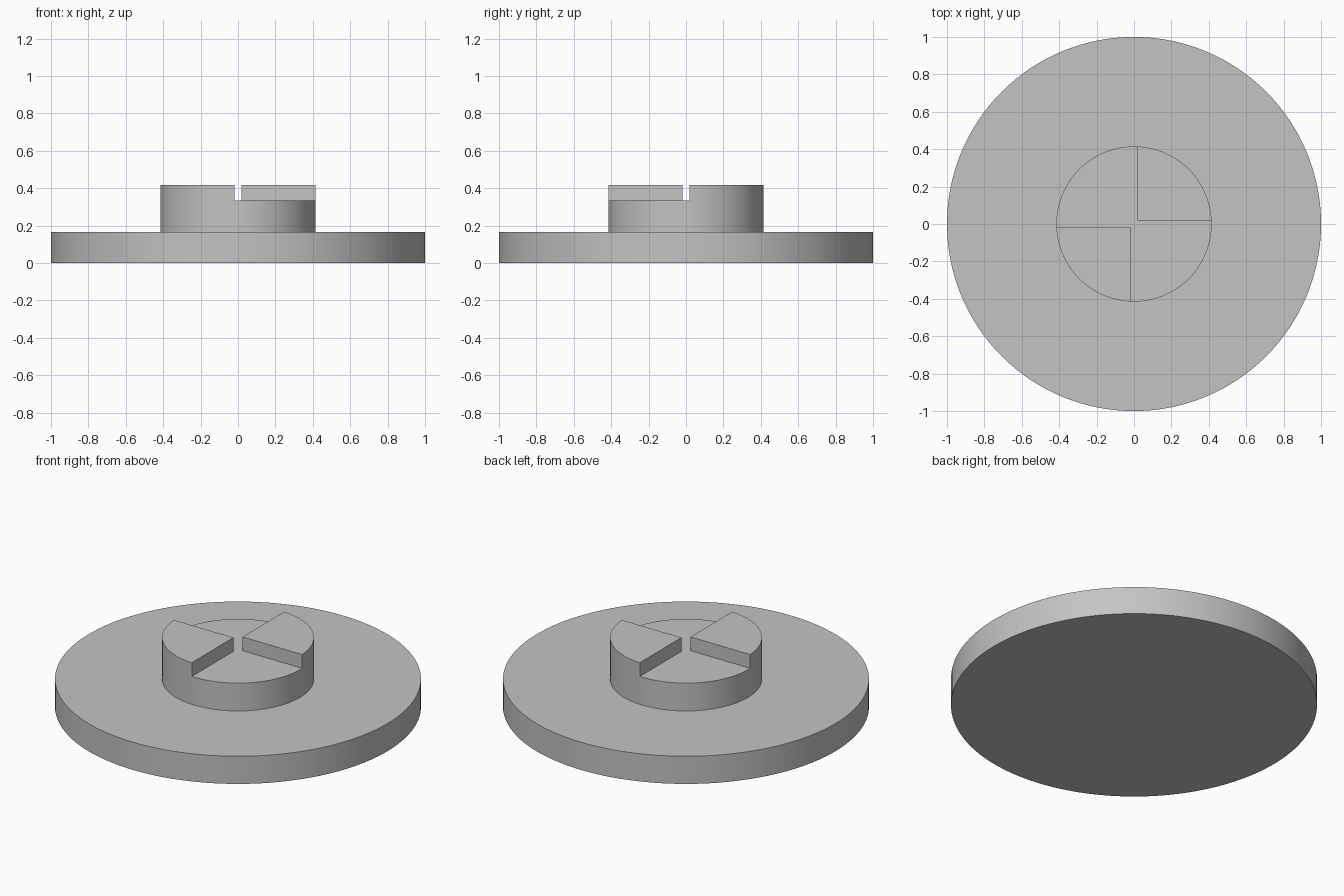
import bpy
import math

BASE_TOP, HUB_TOP, JAW_TOP = 0.167, 0.335, 0.418
BASE_R, HUB_R = 1.0, 0.415
GAP = 0.018  # half the clearance between opposite jaws

cube = bpy.data.objects.get("Cube")
if cube:
    bpy.data.objects.remove(cube, do_unlink=True)

grey = bpy.data.materials.new("plain grey")
grey.use_nodes = True
colour = (0.55, 0.55, 0.55, 1)
grey.diffuse_color = colour
grey.node_tree.nodes["Principled BSDF"].inputs["Base Color"].default_value = colour


def disc(name, radius, low, high):
    bpy.ops.mesh.primitive_cylinder_add(
        vertices=128, radius=radius, depth=high - low,
        location=(0, 0, (low + high) / 2))
    obj = bpy.context.object
    obj.name = name
    obj.data.materials.append(grey)
    return obj


def smooth(obj):
    bpy.ops.object.select_all(action="DESELECT")
    obj.select_set(True)
    bpy.context.view_layer.objects.active = obj
    bpy.ops.object.shade_smooth_by_angle(angle=math.radians(30))


def cut_quadrant(obj, side):
    # Box whose inner corner sits just past the centre, clearing one quadrant
    size = 1.0
    bpy.ops.mesh.primitive_cube_add(
        size=size,
        location=(side * (size / 2 - GAP), side * (GAP - size / 2), HUB_TOP + size / 2))
    cutter = bpy.context.object
    cutter.name = "quadrant_cutter"
    cutter.hide_render = True
    cutter.data.materials.append(grey)
    mod = obj.modifiers.new("quadrant cut", "BOOLEAN")
    mod.operation = "DIFFERENCE"
    mod.solver = "EXACT"
    mod.object = cutter
    bpy.context.view_layer.objects.active = obj
    bpy.ops.object.modifier_apply(modifier=mod.name)
    bpy.data.objects.remove(cutter, do_unlink=True)


# Wide flat flange
smooth(disc("base_flange", BASE_R, 0, BASE_TOP))

# Hub with two opposite raised jaws left after clearing the other quadrants
hub = disc("hub_with_jaws", HUB_R, BASE_TOP - 0.05, JAW_TOP)
for side in (1, -1):
    cut_quadrant(hub, side)
smooth(hub)
